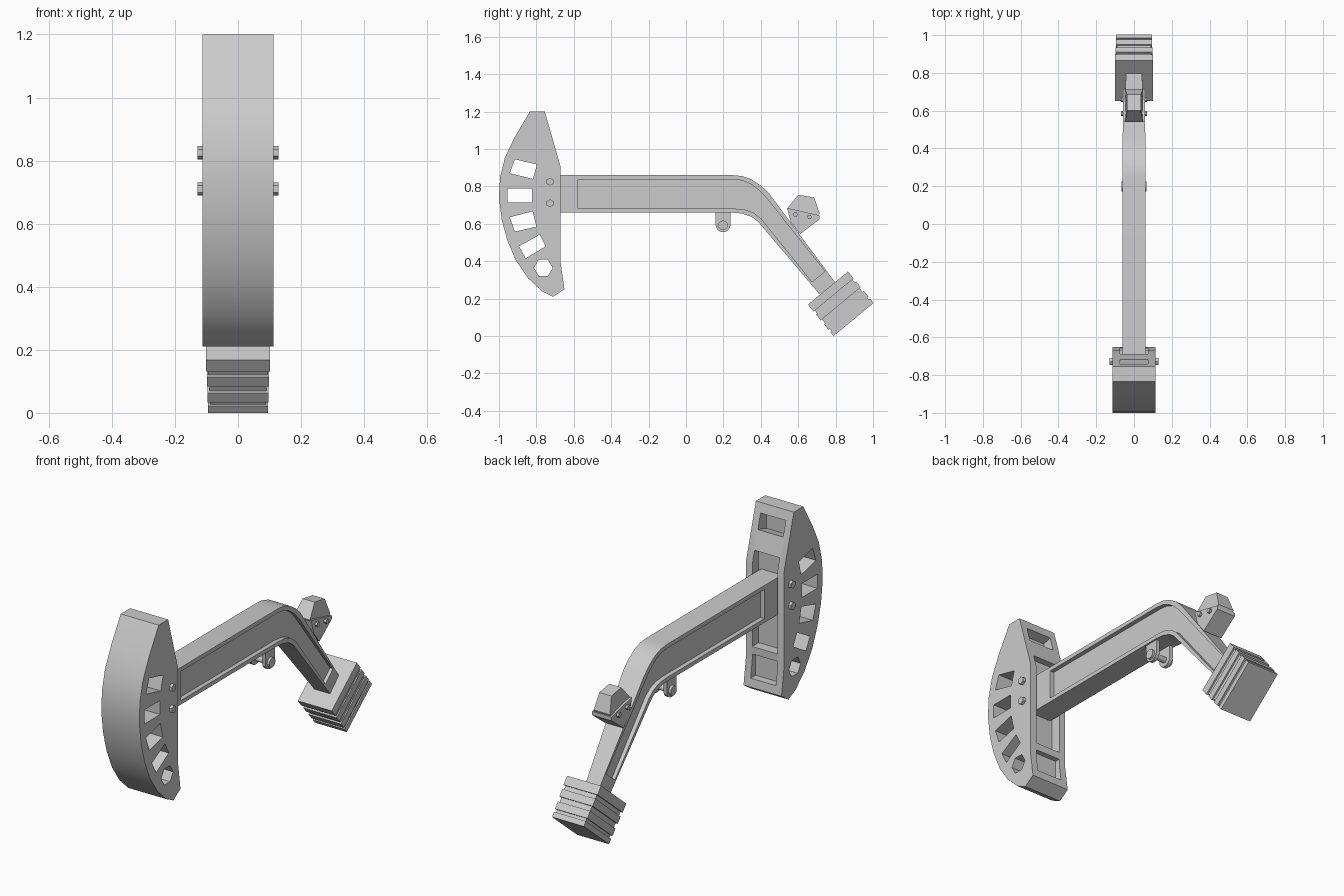
import bpy, bmesh, math

if "Cube" in bpy.data.objects:
    bpy.data.objects.remove(bpy.data.objects["Cube"])


def prism(name, pts, x0, x1, smooth=False):
    """Extrude a (y, z) outline from x0 to x1."""
    bm = bmesh.new()
    face = bm.faces.new([bm.verts.new((x0, y, z)) for y, z in pts])
    ext = bmesh.ops.extrude_face_region(bm, geom=[face])
    for v in ext["geom"]:
        if isinstance(v, bmesh.types.BMVert):
            v.co.x = x1
    bmesh.ops.recalc_face_normals(bm, faces=bm.faces)
    me = bpy.data.meshes.new(name)
    bm.to_mesh(me)
    bm.free()
    ob = bpy.data.objects.new(name, me)
    bpy.context.collection.objects.link(ob)
    if smooth:
        smooth_edges(ob)
    return ob


def activate(ob):
    bpy.ops.object.select_all(action='DESELECT')
    ob.select_set(True)
    bpy.context.view_layer.objects.active = ob


def smooth_edges(ob):
    activate(ob)
    bpy.ops.object.shade_smooth_by_angle(angle=math.radians(20))


def cut(ob, cutter):
    cutter.hide_render = True
    mod = ob.modifiers.new("cut", 'BOOLEAN')
    mod.operation = 'DIFFERENCE'
    mod.solver = 'EXACT'
    mod.object = cutter
    activate(ob)
    bpy.ops.object.modifier_apply(modifier=mod.name)
    bpy.data.objects.remove(cutter)


def ring(y, z, r, n, start=0.0):
    return [(y + r * math.cos(start + 2 * math.pi * i / n),
             z + r * math.sin(start + 2 * math.pi * i / n)) for i in range(n)]


def box(y0, y1, z0, z1):
    return [(y0, z0), (y1, z0), (y1, z1), (y0, z1)]


# Curved end shell
shell = prism("curved_end_shell", [
    (-.835, 1.2), (-.755, 1.2), (-.67, .905), (-.67, .39), (-.65, .25), (-.71, .21),
    (-.77, .24), (-.845, .31), (-.91, .405), (-.955, .51), (-.985, .62), (-1, .74),
    (-.994, .85), (-.968, .955), (-.915, 1.065)], -.113, .113)

# Lightening holes through the shell
holes = [
    [(-.915, .945), (-.797, .917), (-.818, .84), (-.942, .87)],
    box(-.955, -.823, .715, .79),
    [(-.942, .635), (-.82, .667), (-.80, .585), (-.915, .558)],
    [(-.892, .48), (-.782, .542), (-.75, .48), (-.857, .415)],
    ring(-.763, .365, .05, 6)]
for h in holes:
    cut(shell, prism("hole_cutter", h, -.3, .3))

# Pockets in the rear face of the shell
for p in ([(-.79, 1.05), (-.60, 1.104), (-.60, 1.19), (-.79, 1.137)],
          box(-.725, -.5, .46, .97), box(-.698, -.5, .295, .42)):
    cut(shell, prism("pocket_cutter", p, -.075, .075))
smooth_edges(shell)

# Hex bolts through the shell
for z in (.71, .825):
    prism("shell_bolt", ring(-.727, z, .021, 6, math.pi / 6), -.129, .129)

# Bent arm with a recessed panel on each side, tapering along the lower leg
arm = prism("bent_arm", [
    (-.74, .86), (.25, .86), (.30, .855), (.35, .838), (.40, .805), (.443, .764),
    (.81, .27), (.725, .21), (.385, .612), (.35, .638), (.30, .655), (.25, .66),
    (-.74, .66)], -.062, .062)
panel = [(-.578, .838), (.25, .838), (.30, .832), (.345, .813), (.39, .78), (.43, .738),
         (.743, .345), (.674, .29), (.40, .63), (.36, .66), (.31, .677), (.25, .682),
         (-.578, .682)]
for s in (-1, 1):
    cut(arm, prism("panel_cutter", panel, s * .038, s * .2))
for v in arm.data.vertices:
    if v.co.y > .45:
        v.co.x *= 1 - .95 * (v.co.y - .45)
smooth_edges(arm)

# Hanging lug plates with a pin
lug = [(.158, .68), (.158, .595)]
lug += [(.198 - .04 * math.cos(math.pi * i / 8), .595 - .04 * math.sin(math.pi * i / 8))
        for i in range(1, 9)] + [(.238, .68)]
for s in (-1, 1):
    prism("lug_plate", lug, s * .033, s * .053, True)
    prism("lug_pin_head", ring(.198, .592, .026, 12), s * .05, s * .066, True)
prism("lug_pin", ring(.198, .592, .016, 12), -.052, .052, True)

# Clamp and faceted block on the lower leg
prism("leg_clamp", [(.54, .685), (.715, .645), (.715, .625), (.61, .545), (.56, .61)],
      -.057, .057)
block = prism("faceted_block", [(.54, .68), (.60, .755), (.685, .741), (.715, .655),
                                (.70, .62), (.58, .62)], -.048, .048)
for v in block.data.vertices:
    if v.co.z > .7:
        v.co.x *= .75
for y, z in ((.585, .65), (.66, .637)):
    prism("clamp_bolt", ring(y, z, .013, 6), -.07, .07)

# Layered foot block: ridges separated by shallow grooves
levels = [0, .22, .32, .50, .62, .80, .87, 1]
for i, (t0, t1) in enumerate(zip(levels, levels[1:])):
    inset = .03 * (i % 2)
    pts = [(.652 + .214 * s + .137 * t, .168 + .177 * s - .168 * t)
           for s, t in ((inset, t0), (1 - inset, t0), (1 - inset, t1), (inset, t1))]
    w = .102 - .008 * (t0 + t1) / 2 - .007 * (i % 2)
    prism("foot_groove" if i % 2 else "foot_ridge", pts, -w, w)
